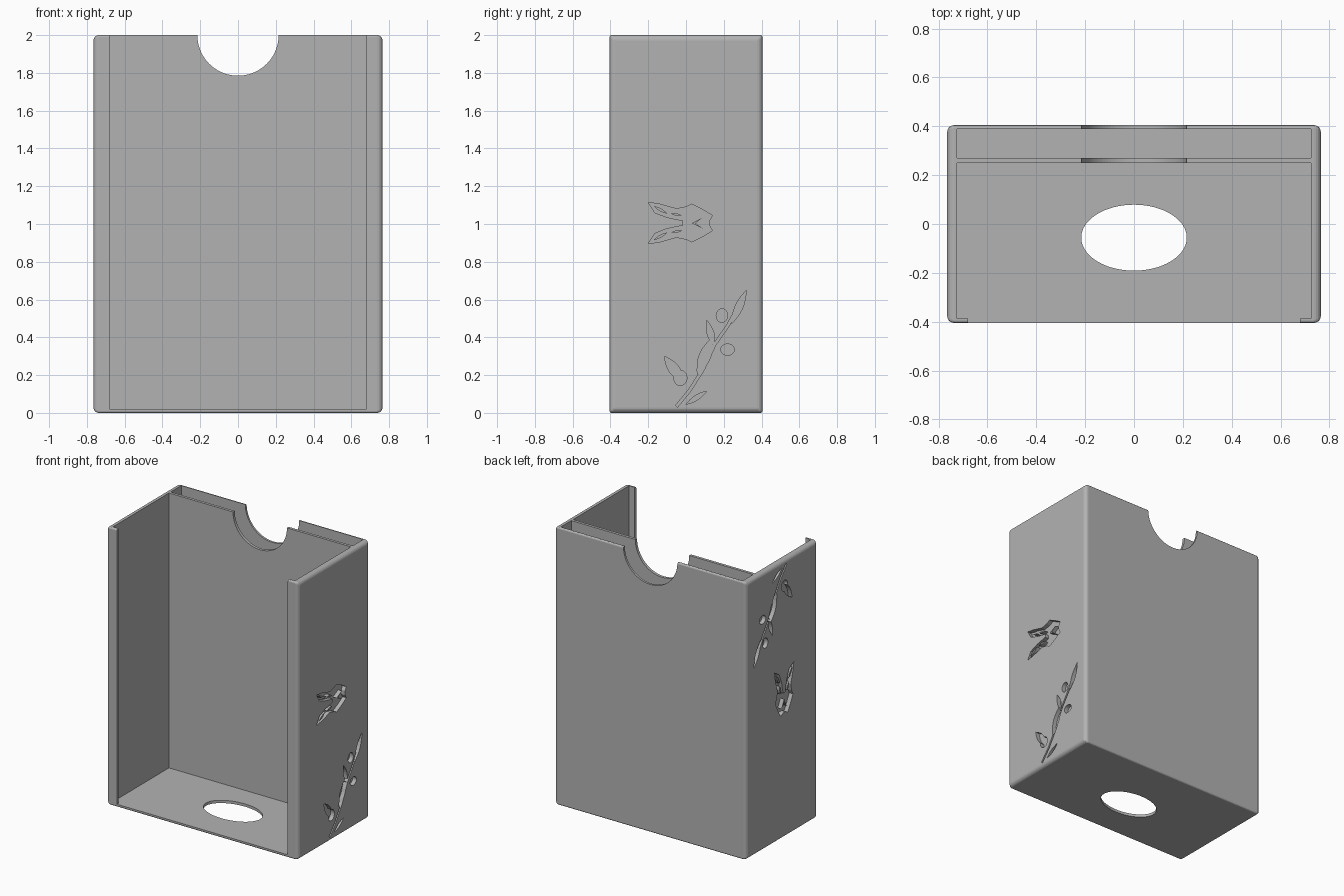
import bpy, bmesh, math
from mathutils import Vector

if "Cube" in bpy.data.objects:
    bpy.data.objects.remove(bpy.data.objects["Cube"], do_unlink=True)

grey = bpy.data.materials.new("plain grey")
grey.use_nodes = True
grey.diffuse_color = (0.45, 0.45, 0.45, 1)
grey.node_tree.nodes["Principled BSDF"].inputs["Base Color"].default_value = grey.diffuse_color

HALF_X, HALF_Y, HEIGHT = 0.765, 0.405, 2.0
INNER_X, FLOOR, DEPTH = 0.725, 0.02, 0.03


def make(name, bm):
    bmesh.ops.recalc_face_normals(bm, faces=bm.faces)
    mesh = bpy.data.meshes.new(name)
    bm.to_mesh(mesh)
    bm.free()
    mesh.materials.append(grey)
    obj = bpy.data.objects.new(name, mesh)
    bpy.context.collection.objects.link(obj)
    return obj


def box_mesh(low, high):
    bm = bmesh.new()
    bmesh.ops.create_cube(bm, size=1)
    low, high = Vector(low), Vector(high)
    for v in bm.verts:
        v.co = (low + high) / 2 + v.co * (high - low)
    return bm


def prism(bm, points, axis_low, axis_high, place):
    """Extrude a flat outline; place(u, v, w) gives the position."""
    ends = [[bm.verts.new(place(u, v, w)) for u, v in points] for w in (axis_low, axis_high)]
    for ring in ends:
        bm.faces.new(ring)
    for i in range(len(points)):
        j = (i + 1) % len(points)
        bm.faces.new((ends[0][i], ends[0][j], ends[1][j], ends[1][i]))


def apply(obj, mod):
    bpy.context.view_layer.objects.active = obj
    bpy.ops.object.modifier_apply(modifier=mod.name)


def cut(obj, cutter):
    cutter.hide_render = True
    mod = obj.modifiers.new("cut", 'BOOLEAN')
    mod.operation, mod.solver, mod.object = 'DIFFERENCE', 'EXACT', cutter
    mod.use_self = True
    apply(obj, mod)
    bpy.data.objects.remove(cutter, do_unlink=True)


def ellipse(cu, cv, ru, rv, count=96):
    return [(cu + ru * math.cos(math.tau * i / count), cv + rv * math.sin(math.tau * i / count))
            for i in range(count)]


def leaf(base, tip, width, steps=8):
    """Pointed leaf outline from base to tip."""
    a, b = Vector(base), Vector(tip)
    side = Vector((-(b - a).y, (b - a).x)).normalized() * width / 2
    right = [a + (b - a) * i / steps - side * math.sin(math.pi * i / steps) for i in range(steps)]
    left = [b + (a - b) * i / steps + side * math.sin(math.pi * i / steps) for i in range(steps)]
    return [tuple(p) for p in right + left]


def ribbon(path, width):
    """Thin strip that follows a path."""
    pts = [Vector(p) for p in path]
    left, right = [], []
    for i, p in enumerate(pts):
        d = pts[min(i + 1, len(pts) - 1)] - pts[max(i - 1, 0)]
        n = Vector((-d.y, d.x)).normalized() * width / 2
        left.append(tuple(p + n))
        right.append(tuple(p - n))
    return left + right[::-1]


# Outer shell with rounded edges, tighter along the width
body = make("holder_body", box_mesh((-HALF_X, -HALF_Y, 0), (HALF_X, HALF_Y, HEIGHT)))
weights = body.data.attributes.new("bevel_weight_edge", 'FLOAT', 'EDGE')
for edge in body.data.edges:
    a, b = (body.data.vertices[i].co for i in edge.vertices)
    weights.data[edge.index].value = 0.4 if abs(a.x - b.x) > 0.1 else 1.0
bevel = body.modifiers.new("round", 'BEVEL')
bevel.limit_method, bevel.width, bevel.segments = 'WEIGHT', 0.028, 5
apply(body, bevel)

# Main space, front opening between the lips, narrow rear slot
for low, high in (
    ((-INNER_X, -0.387, FLOOR), (INNER_X, 0.25, 2.1)),
    ((-0.68, -0.5, FLOOR), (0.68, -0.3, 2.1)),
    ((-INNER_X, 0.27, FLOOR), (INNER_X, 0.39, 2.1)),
):
    cut(body, make("space_cutter", box_mesh(low, high)))

# Thumb notch through both rear panels
bm = bmesh.new()
prism(bm, ellipse(0, HEIGHT, 0.215, 0.215), 0.1, 0.5, lambda u, v, w: (u, w, v))
cut(body, make("notch_cutter", bm))

# Oval hole in the floor
bm = bmesh.new()
prism(bm, ellipse(0, -0.056, 0.216, 0.135), -0.1, 0.1, lambda u, v, w: (u, v, w))
cut(body, make("floor_hole_cutter", bm))

# Engraved outlines: winged figure and olive branch
half = [(-0.015, 0.012), (-0.1, 0.03), (-0.165, 0.055), (-0.2, 0.11), (-0.14, 0.1),
        (-0.05, 0.075), (0, 0.085), (0.03, 0.1), (0.09, 0.07), (0.14, 0.04), (0.125, 0.015)]
wings = half + [(u, -v) for u, v in reversed(half)]
wing_details = [[(0.03, 0), (0.09, 0.03), (0.05, 0), (0.09, -0.03)],
                leaf((-0.1, 0.05), (-0.17, 0.09), 0.015),
                leaf((-0.1, -0.05), (-0.17, -0.09), 0.015),
                leaf((-0.02, 0.04), (-0.08, 0.05), 0.012),
                leaf((-0.02, -0.04), (-0.08, -0.05), 0.012)]
stem = ribbon([(-0.05, 0.035), (0.02, 0.12), (0.09, 0.23), (0.15, 0.36), (0.22, 0.46), (0.27, 0.55)], 0.014)
branch = [stem,
          leaf((-0.01, 0.16), (-0.115, 0.3), 0.055),
          leaf((0.06, 0.2), (0.14, 0.4), 0.06),
          leaf((0.15, 0.35), (0.11, 0.49), 0.035),
          leaf((0.24, 0.47), (0.32, 0.65), 0.04),
          leaf((0, 0.045), (0.11, 0.115), 0.025),
          ellipse(-0.03, 0.185, 0.035, 0.04, 24),
          ellipse(0.19, 0.515, 0.03, 0.036, 24),
          ellipse(0.22, 0.335, 0.036, 0.03, 24)]

sides = {
    "left": (lambda u, v, w: (w, u, 1.005 + v), lambda u, v, w: (w, u, v)),
    "right": (lambda u, v, w: (-w, v - 0.025, 1.03 - u), lambda u, v, w: (-w, u, HEIGHT - v)),
}
for side, (place_wings, place_branch) in sides.items():
    for shape, place in [(wings, place_wings)] + [(s, place_branch) for s in branch]:
        bm = bmesh.new()
        prism(bm, shape, HALF_X - DEPTH, HALF_X + 0.05, place)
        cut(body, make("engraving_cutter", bm))
    bm = bmesh.new()
    for shape in wing_details:
        prism(bm, shape, HALF_X - DEPTH - 0.003, HALF_X, place_wings)
    make(side + "_wing_details", bm)
